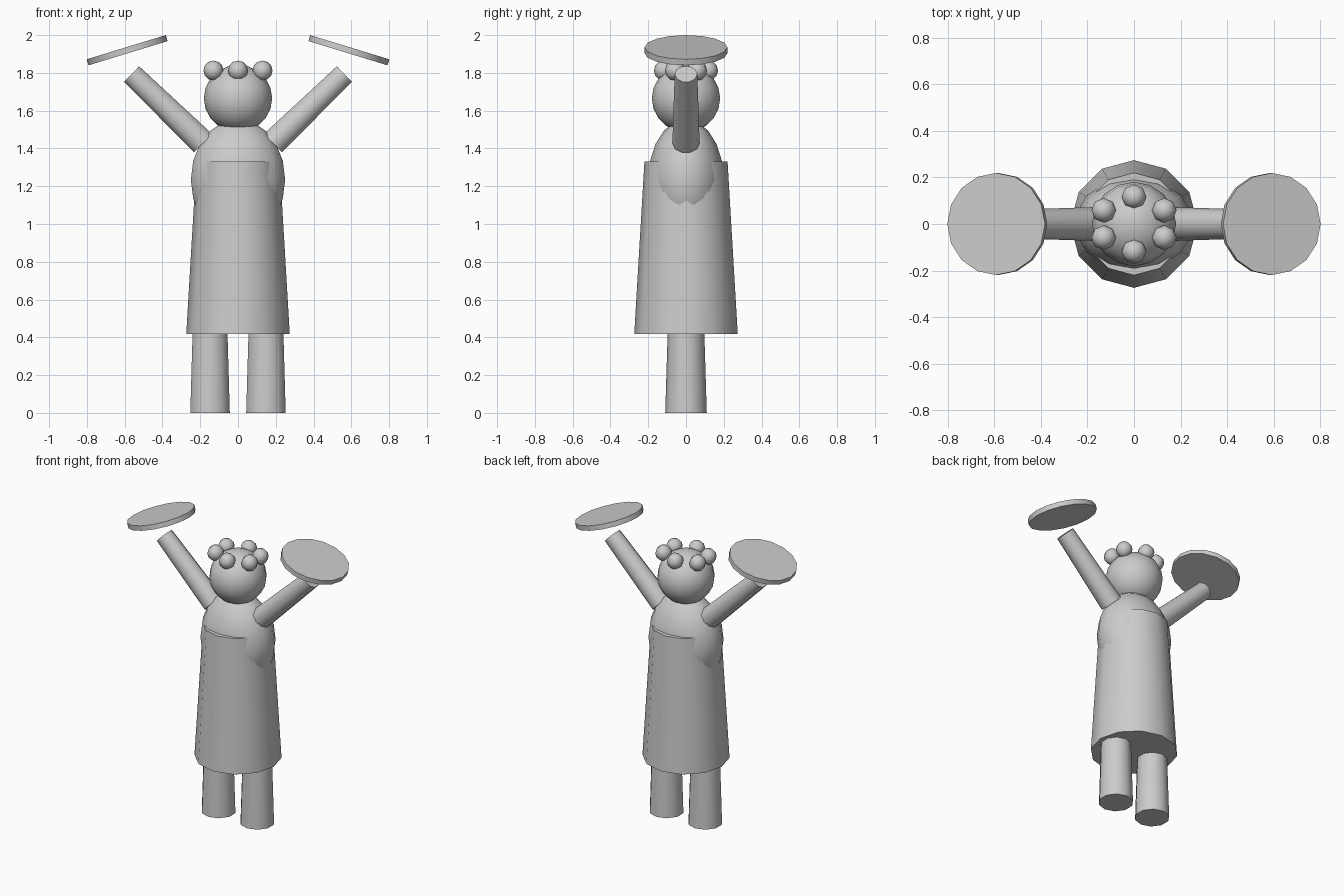
import bpy
from math import radians, sin, cos
from mathutils import Vector

if "Cube" in bpy.data.objects:
    bpy.data.objects.remove(bpy.data.objects["Cube"])


def finish(name):
    ob = bpy.context.object
    ob.name = name
    bpy.ops.object.transform_apply(location=False, rotation=True, scale=True)
    bpy.ops.object.shade_smooth_by_angle(angle=radians(50))
    return ob


def ball(name, loc, radii, seg, rings):
    bpy.ops.mesh.primitive_uv_sphere_add(segments=seg, ring_count=rings, radius=1, location=loc)
    bpy.context.object.scale = radii
    return finish(name)


def taper(name, a, b, r1, r2, sides):
    # tapered cylinder from point a to point b (tilted in the xz plane only)
    a, b = Vector(a), Vector(b)
    d = b - a
    tilt = Vector((0, 1)).angle_signed(Vector((d.x, d.z)))
    bpy.ops.mesh.primitive_cone_add(vertices=sides, radius1=r1, radius2=r2, depth=d.length,
                                    location=(a + b) / 2, rotation=(0, tilt, 0))
    return finish(name)


# body
taper("skirt", (0, 0, 0.418), (0, 0, 1.332), 0.274, 0.22, 12)
ball("torso", (0, 0, 1.235), (0.256, 0.2, 0.32), 14, 10)
ball("head", (0, 0, 1.665), (0.181, 0.181, 0.178), 16, 10)

# ring of hair curls
for i in range(6):
    a = radians(30 + 60 * i)
    ball("hair_curl", (0.15 * cos(a), 0.117 * sin(a), 1.812), (0.053,) * 3, 8, 6)

# limbs and raised discs, both sides
tilt = radians(17)
for s, side in ((1, "right"), (-1, "left")):
    taper("leg_" + side, (s * 0.148, 0, 0), (s * 0.148, 0, 0.46), 0.11, 0.096, 10)
    taper("arm_" + side, (s * 0.185, 0, 1.428), (s * 0.563, 0, 1.794), 0.072, 0.06, 10)
    c = Vector((s * 0.587, 0, 1.92))
    n = Vector((s * sin(tilt), 0, cos(tilt))) * 0.0165
    taper("disc_" + side, c - n, c + n, 0.219, 0.219, 16)
